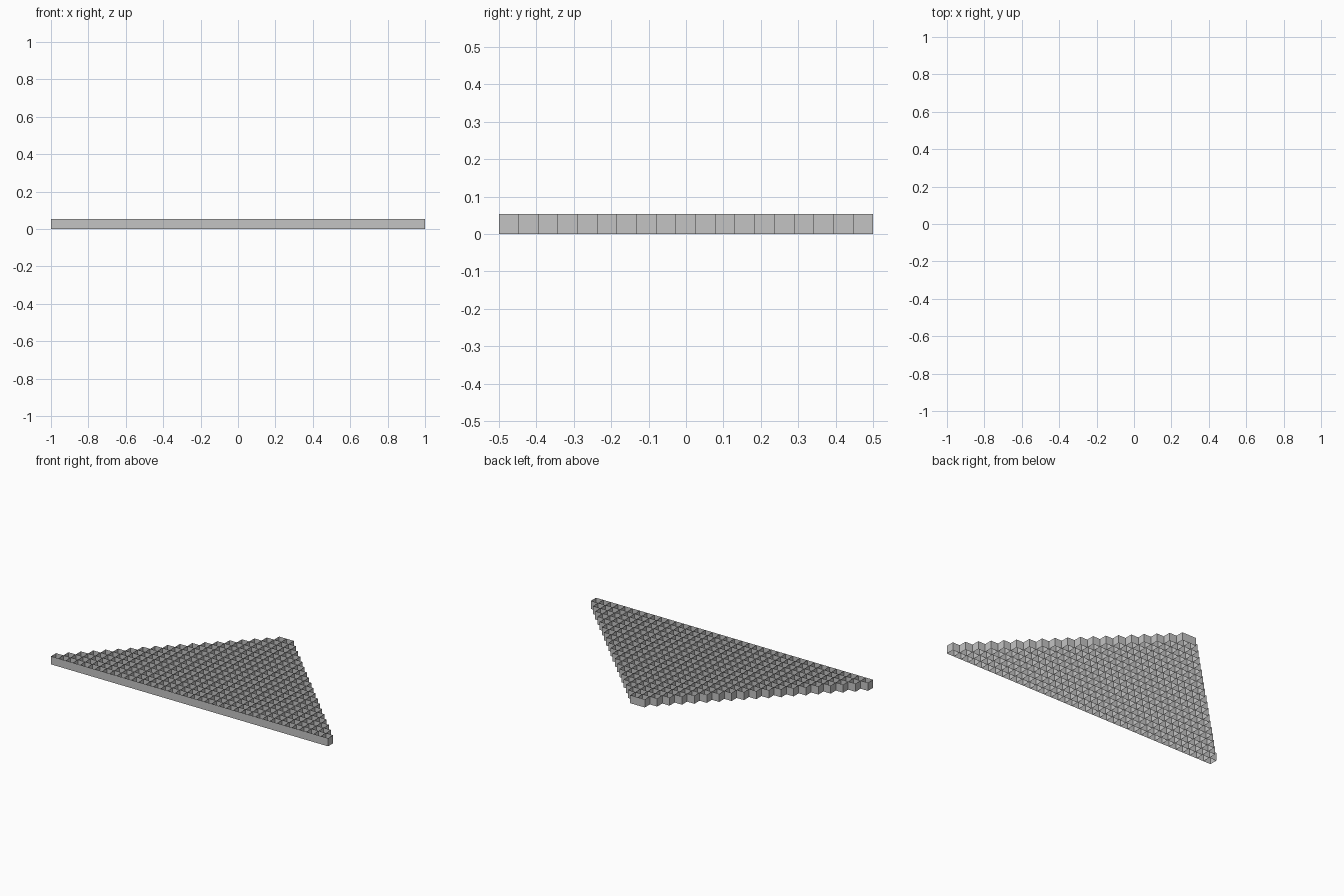
import bpy
import bmesh

if "Cube" in bpy.data.objects:
    bpy.data.objects.remove(bpy.data.objects["Cube"], do_unlink=True)

ROWS = 19
CELL = 1.0 / ROWS     # square cell size, also the lattice height
WALL = 0.005          # wall thickness on each side of a cell

# Plain grey material
grey = bpy.data.materials.new("light_grey")
grey.use_nodes = True
colour = (0.55, 0.55, 0.55, 1)
grey.diffuse_color = colour
grey.node_tree.nodes["Principled BSDF"].inputs["Base Color"].default_value = colour

# Stepped triangle of square cells: each row is one cell shorter at both ends
bm = bmesh.new()
corners = {}


def corner(i, j):
    if (i, j) not in corners:
        corners[i, j] = bm.verts.new((i * CELL, j * CELL - 0.5, 0))
    return corners[i, j]


for row in range(ROWS):
    half = ROWS - row
    for col in range(-half, half):
        bm.faces.new([corner(col, row), corner(col + 1, row),
                      corner(col + 1, row + 1), corner(col, row + 1)])

# Open every cell, leaving thin walls
cells = list(bm.faces)
bmesh.ops.inset_individual(bm, faces=cells, thickness=WALL)
bmesh.ops.delete(bm, geom=cells, context='FACES')
bm.normal_update()

mesh = bpy.data.meshes.new("triangular_grid")
bm.to_mesh(mesh)
bm.free()
mesh.materials.append(grey)
grid = bpy.data.objects.new("triangular_grid", mesh)
bpy.context.collection.objects.link(grid)

# Raise the walls to full height
walls = grid.modifiers.new("wall_height", 'SOLIDIFY')
walls.thickness = CELL
walls.offset = 1
